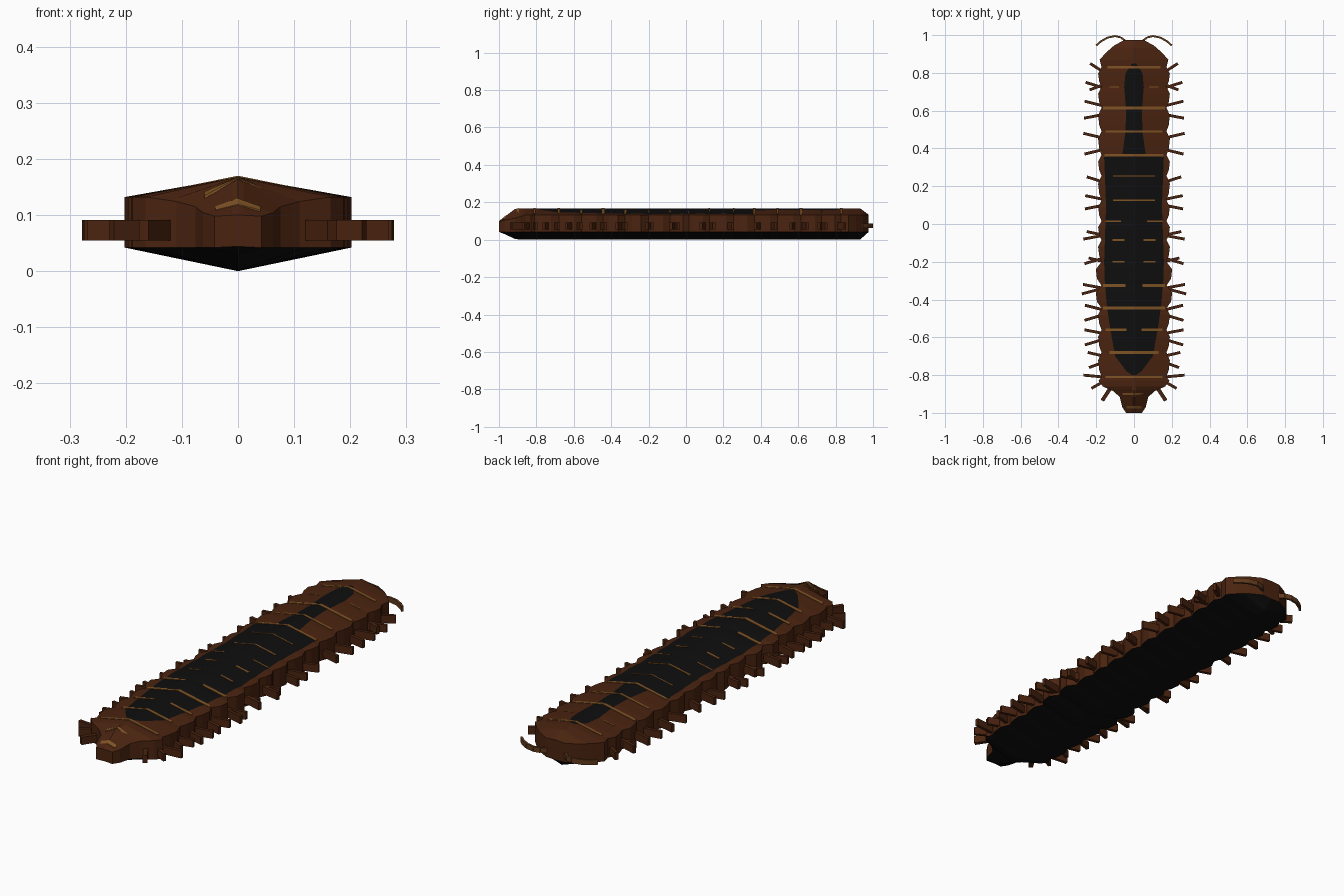
import bpy, bmesh, math
from mathutils import Matrix, Vector


def material(name, rgb):
    m = bpy.data.materials.new(name)
    m.diffuse_color = (*rgb, 1)
    return m


BROWN = material("dark brown", (0.068, 0.017, 0.005))
BLACK = material("soft black", (0.0045, 0.0045, 0.0045))
GOLD = material("ochre brown", (0.21, 0.085, 0.018))
TAN = material("antenna brown", (0.12, 0.042, 0.012))


def finish(bm, name, mats):
    bmesh.ops.recalc_face_normals(bm, faces=bm.faces)
    me = bpy.data.meshes.new(name)
    bm.to_mesh(me)
    bm.free()
    for m in mats:
        me.materials.append(m)
    ob = bpy.data.objects.new(name, me)
    bpy.context.collection.objects.link(ob)
    return ob


def lerp(table, y):
    for (a, p), (b, q) in zip(table, table[1:]):
        if a <= y <= b:
            return p + (q - p) * (y - a) / (b - a)
    return table[0][1] if y < table[0][0] else table[-1][1]


# Joint positions between the body segments
JOINTS = [-0.81, -0.68, -0.56, -0.445, -0.325, -0.2, -0.085, 0.015,
          0.125, 0.255, 0.365, 0.49, 0.615, 0.725, 0.83]

# Half width along the body: tail, scalloped segments, head
WIDTH = [(-1, 0.042), (-0.97, 0.062), (-0.915, 0.076), (-0.885, 0.11), (-0.86, 0.165)]
for i, y in enumerate(JOINTS):
    WIDTH.append((y, 0.172))
    if i + 1 < len(JOINTS):
        d = JOINTS[i + 1] - y
        w = 0.202 if i in (3, 4) else 0.19
        WIDTH += [(y + d * 0.28, w - 0.006), (y + d * 0.68, w)]
WIDTH[5:5] = [(-0.83, 0.188)]
WIDTH += [(0.87, 0.182), (0.91, 0.145), (0.945, 0.105), (0.975, 0.05)]

RIDGE = [(-1, 0.1), (-0.915, 0.164), (-0.88, 0.168), (0.93, 0.168), (0.975, 0.135)]
EDGE = [(-1, 0.098), (-0.915, 0.115), (-0.86, 0.132), (0.975, 0.132)]
KEEL = [(-1, 0.044), (-0.91, 0.002), (-0.88, 0), (0.93, 0), (0.975, 0.04)]

# Half width of the black back marking
PATCH = [(-0.80, 0.01), (-0.78, 0.04), (-0.7, 0.10), (-0.56, 0.125), (-0.42, 0.145),
         (-0.3, 0.155), (-0.2, 0.158), (0.1, 0.148), (0.355, 0.158), (0.365, 0.062),
         (0.49, 0.045), (0.6, 0.042), (0.725, 0.052), (0.8, 0.045), (0.85, 0.01)]


def top_z(x, y):
    w = lerp(WIDTH, y)
    return lerp(RIDGE, y) + (lerp(EDGE, y) - lerp(RIDGE, y)) * min(1, abs(x) / w)


# Body: lofted six-sided section, black below and in the back marking
bm = bmesh.new()
rows = []
stations = sorted({round(y, 4) for t in (WIDTH, PATCH, RIDGE) for y, _ in t})
for y in stations:
    w, e = lerp(WIDTH, y), lerp(EDGE, y)
    b = min(lerp(PATCH, y), w * 0.92)
    ring = [(0, lerp(RIDGE, y)), (b, top_z(b, y)), (w, e), (w, 0.042), (0, lerp(KEEL, y) - 0.0),
            (-w, 0.042), (-w, e), (-b, top_z(b, y))]
    rows.append([bm.verts.new((x, y, z)) for x, z in ring])
for j in range(len(rows) - 1):
    r, s = rows[j], rows[j + 1]
    mid = (stations[j] + stations[j + 1]) / 2
    for i in range(8):
        k = (i + 1) % 8
        f = bm.faces.new((r[i], r[k], s[k], s[i]))
        marked = i in (0, 7) and -0.8 < mid < 0.85
        f.material_index = 1 if marked or i in (3, 4) else 0
bm.faces.new(rows[0])
bm.faces.new(rows[-1])
finish(bm, "body", [BROWN, BLACK])

# Ochre bands at the joints: y, inner x, outer x, length
BANDS = [(-0.97, 0, 0.04, 0.014), (-0.9, 0, 0.06, 0.012), (-0.81, 0, 0.15, 0.013),
         (-0.68, 0, 0.13, 0.014), (-0.56, 0.04, 0.15, 0.013), (-0.445, 0, 0.165, 0.016),
         (-0.325, 0.045, 0.165, 0.015), (-0.2, 0.05, 0.115, 0.009),
         (-0.085, 0.05, 0.115, 0.011), (0.015, 0.07, 0.15, 0.007),
         (0.125, 0, 0.11, 0.009), (0.255, 0, 0.11, 0.006), (0.365, 0, 0.155, 0.013),
         (0.49, 0, 0.15, 0.011), (0.615, 0, 0.165, 0.015), (0.725, 0.08, 0.13, 0.006),
         (0.83, 0, 0.14, 0.012)]
bm = bmesh.new()
for y, a, b, d in BANDS:
    for s in (-1, 1):
        quad = [(a, -d / 2), (b, -d / 2), (b, d / 2), (a, d / 2)]
        lo = [bm.verts.new((s * x, y + o, top_z(x, y + o) - 0.003)) for x, o in quad]
        hi = [bm.verts.new((s * x, y + o, top_z(x, y + o) + 0.002)) for x, o in quad]
        bm.faces.new(lo)
        bm.faces.new(hi)
        for i in range(4):
            k = (i + 1) % 4
            bm.faces.new((lo[i], lo[k], hi[k], hi[i]))
finish(bm, "joint_bands", [GOLD])


def bar(bm, p, q, width, z0, z1):
    """Upright plate from point p to point q on the ground plan."""
    p, q = Vector(p), Vector(q)
    d = q - p
    m = (Matrix.Translation(((p.x + q.x) / 2, (p.y + q.y) / 2, (z0 + z1) / 2))
         @ Matrix.Rotation(math.atan2(d.y, d.x), 4, 'Z')
         @ Matrix.Diagonal((d.length, width, z1 - z0, 1)))
    bmesh.ops.create_cube(bm, size=1, matrix=m)


# Legs: mirrored pairs, tip position and forward/back slant
LEGS = [(0.85, 0.232, 0.05), (0.75, 0.256, -0.03 + 0.06), (0.71, 0.235, -0.03),
        (0.65, 0.262, 0.025), (0.56, 0.265, -0.02), (0.48, 0.268, 0.025),
        (0.37, 0.262, 0.025 - 0.05), (0.25, 0.25, 0.03), (0.15, 0.258, 0.02), (0.08, 0.26, -0.02),
        (-0.04, 0.25, 0.02), (-0.08, 0.268, -0.02), (-0.18, 0.24, 0.02),
        (-0.21, 0.262, -0.03), (-0.32, 0.27, 0.02), (-0.37, 0.276, -0.03),
        (-0.43, 0.26, 0.025), (-0.51, 0.262, -0.03), (-0.56, 0.262, 0.02),
        (-0.64, 0.26, -0.03), (-0.68, 0.245, 0.02), (-0.76, 0.238, -0.03),
        (-0.8, 0.268, 0.01), (-0.87, 0.225, -0.04)]
bm = bmesh.new()
for y, x, dy in LEGS:
    for s in (-1, 1):
        bar(bm, (s * 0.14, y - dy * 1.2), (s * x, y), 0.015, 0.055, 0.091)
# Rear pair slants strongly backwards
for s in (-1, 1):
    bar(bm, (s * 0.10, -0.83), (s * 0.168, -0.935), 0.02, 0.055, 0.091)
finish(bm, "legs", [BROWN])

# Antennae: bent thin plates
bm = bmesh.new()
path = [(0.04, 0.965), (0.07, 0.988), (0.1, 0.995), (0.14, 0.987), (0.175, 0.967), (0.2, 0.945)]
for s in (-1, 1):
    for p, q in zip(path, path[1:]):
        bar(bm, (s * p[0], p[1]), (s * q[0], q[1]), 0.01, 0.062, 0.086)
finish(bm, "antennae", [TAN])
